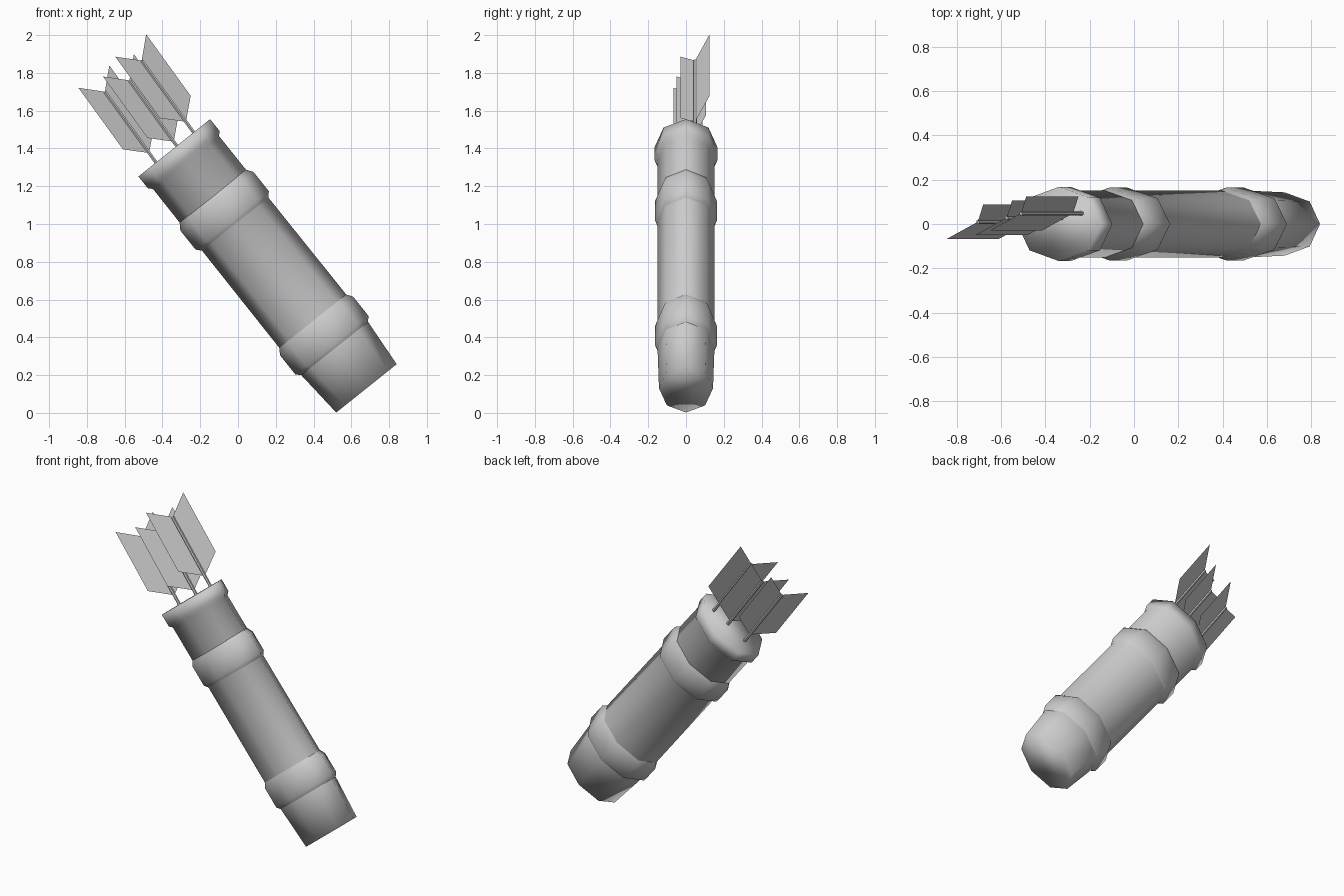
import bpy
import math
from mathutils import Matrix

if "Cube" in bpy.data.objects:
    bpy.data.objects.remove(bpy.data.objects["Cube"])

SIDES = 8


def make_object(name, verts, faces, matrix, smooth=True):
    mesh = bpy.data.meshes.new(name)
    mesh.from_pydata([matrix @ v for v in map(Vec, verts)], [], faces)
    mesh.update()
    for poly in mesh.polygons:
        poly.use_smooth = smooth
    obj = bpy.data.objects.new(name, mesh)
    bpy.context.collection.objects.link(obj)
    return obj


def Vec(v):
    from mathutils import Vector
    return Vector(v)


def lofted_tube(name, profile, matrix, capped=False):
    """Oval rings (height, half width, half depth) joined along the local z axis."""
    verts, faces = [], []
    for h, w, d in profile:
        for i in range(SIDES):
            t = 2 * math.pi * i / SIDES
            verts.append((w * math.cos(t), d * math.sin(t), h))
    for r in range(len(profile) - 1):
        for i in range(SIDES):
            j = (i + 1) % SIDES
            a, b = r * SIDES, (r + 1) * SIDES
            faces.append((a + i, a + j, b + j, b + i))
    if capped:
        top = (len(profile) - 1) * SIDES
        faces.append(tuple(reversed(range(SIDES))))
        faces.append(tuple(range(top, top + SIDES)))
    return make_object(name, verts, faces, matrix)


# Leaning quiver axis
quiver = Matrix.Translation((0.68, 0, 0.13)) @ Matrix.Rotation(math.radians(-38.63), 4, 'Y')

# Body with flared rim and closed ends
lofted_tube("quiver_body", [
    (0.0, 0.205, 0.143),
    (0.28, 0.227, 0.151),
    (1.53, 0.224, 0.151),
    (1.55, 0.243, 0.168),
    (1.63, 0.243, 0.168),
], quiver, capped=True)

# Two raised bands with bevelled edges
for name, start, end in (("lower_band", 0.265, 0.465), ("upper_band", 1.11, 1.31)):
    lofted_tube(name, [
        (start, 0.222, 0.148),
        (start + 0.028, 0.248, 0.164),
        (end - 0.042, 0.248, 0.164),
        (end, 0.220, 0.147),
    ], quiver)

# Three identical arrows: thin shaft plus two swept vanes in one tilted plane
nocks = [(-0.705, 0.01, 1.70), (-0.575, 0.028, 1.76), (-0.51, 0.048, 1.865)]
for n, nock in enumerate(nocks, 1):
    frame = Matrix.Translation(nock) @ Matrix.Rotation(math.radians(-35.9), 4, 'Y')

    bpy.ops.mesh.primitive_cylinder_add(vertices=6, radius=0.010, depth=0.56)
    shaft = bpy.context.object
    shaft.name = f"arrow_shaft_{n}"
    shaft.matrix_world = frame @ Matrix.Translation((0, 0, -0.28))

    verts = [(0, 0, 0), (0, 0, -0.40)]
    for s in (-1, 1):
        verts += [(s * 0.101, s * 0.077, -0.303), (s * 0.101, s * 0.077, 0.099)]
    make_object(f"arrow_vanes_{n}", verts, [(0, 3, 2, 1), (0, 1, 4, 5)], frame, smooth=False)
